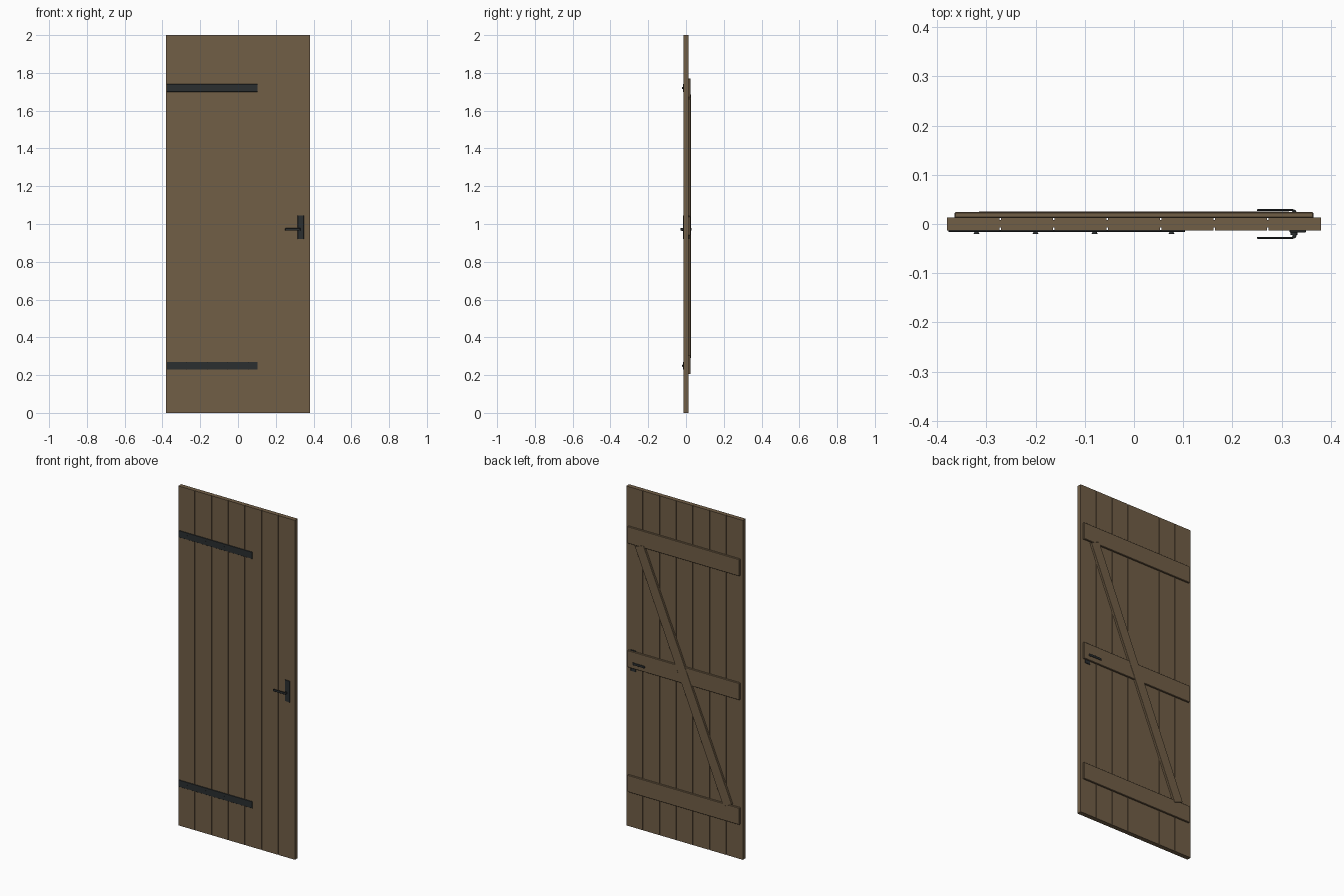
import bpy, bmesh, math
from mathutils import Matrix

if "Cube" in bpy.data.objects:
    bpy.data.objects.remove(bpy.data.objects["Cube"])


def material(name, rgb):
    m = bpy.data.materials.new(name)
    m.diffuse_color = (*rgb, 1)
    m.use_nodes = True
    m.node_tree.nodes["Principled BSDF"].inputs["Base Color"].default_value = m.diffuse_color
    return m


WOOD = material("brown_wood", (0.165, 0.112, 0.062))
IRON = material("black_iron", (0.024, 0.028, 0.030))


def finish(name, bm, mat, bevel=0.0):
    bmesh.ops.recalc_face_normals(bm, faces=bm.faces)
    me = bpy.data.meshes.new(name)
    bm.to_mesh(me)
    bm.free()
    me.materials.append(mat)
    ob = bpy.data.objects.new(name, me)
    bpy.context.collection.objects.link(ob)
    if bevel:
        b = ob.modifiers.new("edge", 'BEVEL')
        b.width, b.segments = bevel, 1
    return ob


def box(name, x, y, z, mat, bevel=0.0):
    bm = bmesh.new()
    size = [b - a for a, b in (x, y, z)]
    mid = [(a + b) / 2 for a, b in (x, y, z)]
    bmesh.ops.create_cube(bm, size=1, matrix=Matrix.Translation(mid) @ Matrix.Diagonal((*size, 1)))
    return finish(name, bm, mat, bevel)


def prism(name, outline, z0, z1, mat, bevel=0.0):
    """Extrude an xy outline upwards."""
    bm = bmesh.new()
    f = bm.faces.new([bm.verts.new((x, y, z0)) for x, y in outline])
    top = bmesh.ops.extrude_face_region(bm, geom=[f])["geom"]
    bmesh.ops.translate(bm, vec=(0, 0, z1 - z0),
                        verts=[v for v in top if isinstance(v, bmesh.types.BMVert)])
    return finish(name, bm, mat, bevel)


def pin(name, x, y0, y1, z, r0, r1, mat, sides=12):
    """Round pin along y, r0 at y0 and r1 at y1."""
    bm = bmesh.new()
    bmesh.ops.create_cone(bm, cap_ends=True, segments=sides, radius1=r1, radius2=r0, depth=abs(y1 - y0),
                          matrix=Matrix.Translation((x, (y0 + y1) / 2, z)) @ Matrix.Rotation(math.pi / 2, 4, 'X'))
    return finish(name, bm, mat)


FRONT, BACK = -0.013, 0.0135

# seven tongued boards with narrow grooves on both faces
N, W = 7, 0.76 / 7
for i in range(N):
    a, b = -0.38 + i * W, -0.38 + (i + 1) * W
    l = a + (0.0015 if i else 0)
    r = b - (0.0015 if i < N - 1 else 0)
    pts = [(l, FRONT), (r, FRONT)]
    if r < b:
        pts += [(r, -0.007), (b, -0.007), (b, 0.008), (r, 0.008)]
    pts += [(r, BACK), (l, BACK)]
    if l > a:
        pts += [(l, 0.008), (a, 0.008), (a, -0.007), (l, -0.007)]
    prism(f"board_{i + 1}", pts, 0, 2, WOOD)

# three ledges across the back
for name, z in (("bottom", 0.255), ("middle", 0.99), ("top", 1.72)):
    box(name + "_ledge", (-0.365, 0.365), (BACK - 0.001, 0.024), (z - 0.05, z + 0.05), WOOD, 0.002)

# diagonal brace
dx, dz = 0.576, 1.375
half = math.hypot(dx, dz) / 2
brace = box("diagonal_brace", (-0.03, 0.03), (BACK - 0.001, 0.0252), (-half, half), WOOD, 0.001)
brace.location.z = 0.9875
brace.rotation_euler.y = math.atan2(dx, dz)

# strap hinges with studs
for name, z in (("lower", 0.25), ("upper", 1.72)):
    box(name + "_strap_hinge", (-0.377, 0.104), (-0.0165, FRONT + 0.001), (z - 0.02, z + 0.02), IRON, 0.001)
    for k, x in enumerate((-0.32, -0.20, -0.08, 0.076)):
        pin(f"{name}_hinge_stud_{k + 1}", x, -0.016, -0.020, z, 0.006, 0.004, IRON)

# latch plates, spindles and bent lever handles on both sides
for name, s, face in (("front", -1, -FRONT), ("back", 1, BACK)):
    ys = sorted((s * (face - 0.001), s * (face + 0.0038)))
    box(name + "_latch_plate", (0.316, 0.349), ys, (0.92, 1.045), IRON, 0.001)
    pin(name + "_spindle", 0.325, s * face, s * 0.0225, 0.9715, 0.0075, 0.0075, IRON, 16)
    lever = [(0.250, 0.030), (0.323, 0.030), (0.328, 0.0285), (0.330, 0.025), (0.330, 0.020),
             (0.322, 0.020), (0.322, 0.0262), (0.250, 0.0262)]
    prism(name + "_lever", [(x, s * y) for x, y in lever], 0.965, 0.978, IRON, 0.0008)
